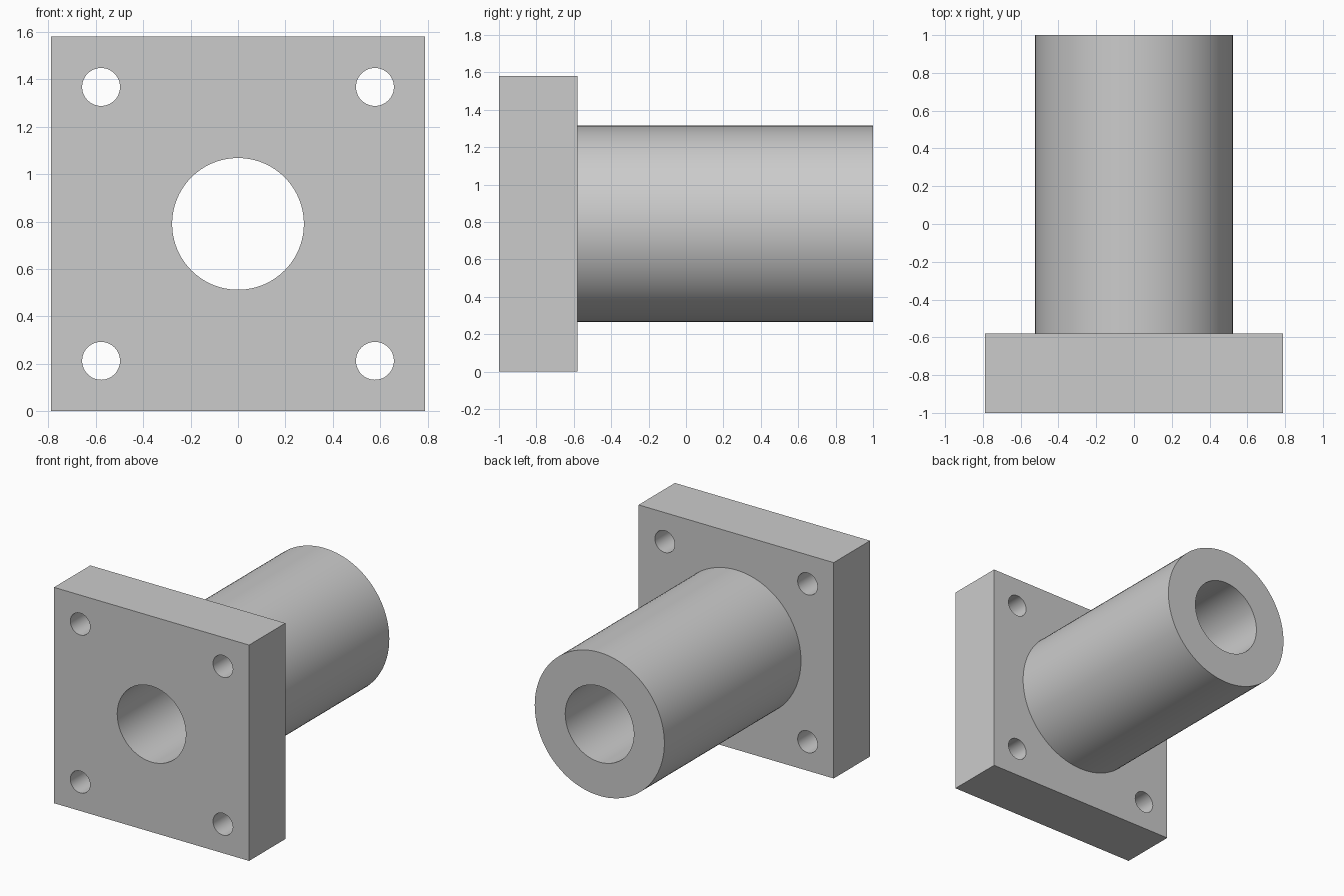
import bpy
import math

if "Cube" in bpy.data.objects:
    bpy.data.objects.remove(bpy.data.objects["Cube"], do_unlink=True)

SIZE = 1.58          # flange width and height
MID = SIZE / 2       # height of the bore axis
FRONT, STEP, BACK = -1.0, -0.58, 1.0
BOLT = 0.578         # bolt hole offset from the axis

steel = bpy.data.materials.new("plain grey")
steel.use_nodes = True
grey = (0.6, 0.6, 0.6, 1)
steel.diffuse_color = grey
steel.node_tree.nodes["Principled BSDF"].inputs["Base Color"].default_value = grey


def rod(name, radius, y0, y1, x=0.0, z=MID, sides=96):
    """Cylinder lying along y."""
    bpy.ops.mesh.primitive_cylinder_add(
        vertices=sides, radius=radius, depth=y1 - y0,
        location=(x, (y0 + y1) / 2, z), rotation=(math.pi / 2, 0, 0))
    obj = bpy.context.object
    obj.name = name
    return obj


def combine(target, tool, operation):
    """Apply a boolean and discard the tool."""
    mod = target.modifiers.new(operation.lower(), "BOOLEAN")
    mod.operation = operation
    mod.solver = "EXACT"
    mod.object = tool
    bpy.context.view_layer.objects.active = target
    bpy.ops.object.modifier_apply(modifier=mod.name)
    bpy.data.objects.remove(tool, do_unlink=True)


# Square flange
bpy.ops.mesh.primitive_cube_add(size=1, location=(0, (FRONT + STEP) / 2, MID))
body = bpy.context.object
body.name = "flanged_sleeve"
body.scale = (SIZE, STEP - FRONT, SIZE)
bpy.ops.object.transform_apply(location=True, rotation=True, scale=True)

# Barrel, rooted inside the flange, then the through bore
combine(body, rod("barrel", 0.525, STEP - 0.2, BACK), "UNION")
combine(body, rod("bore_cutter", 0.278, FRONT - 0.1, BACK + 0.1), "DIFFERENCE")

# Four corner bolt holes
for sx in (-1, 1):
    for sz in (-1, 1):
        hole = rod("bolt_hole_cutter", 0.08, FRONT - 0.1, STEP + 0.1,
                   sx * BOLT, MID + sz * BOLT, 48)
        combine(body, hole, "DIFFERENCE")

# Smooth round walls, crisp edges, single colour
body.data.materials.clear()
body.data.materials.append(steel)
for face in body.data.polygons:
    face.material_index = 0
bpy.ops.object.select_all(action="DESELECT")
body.select_set(True)
bpy.context.view_layer.objects.active = body
bpy.ops.object.shade_smooth_by_angle(angle=math.radians(30))
